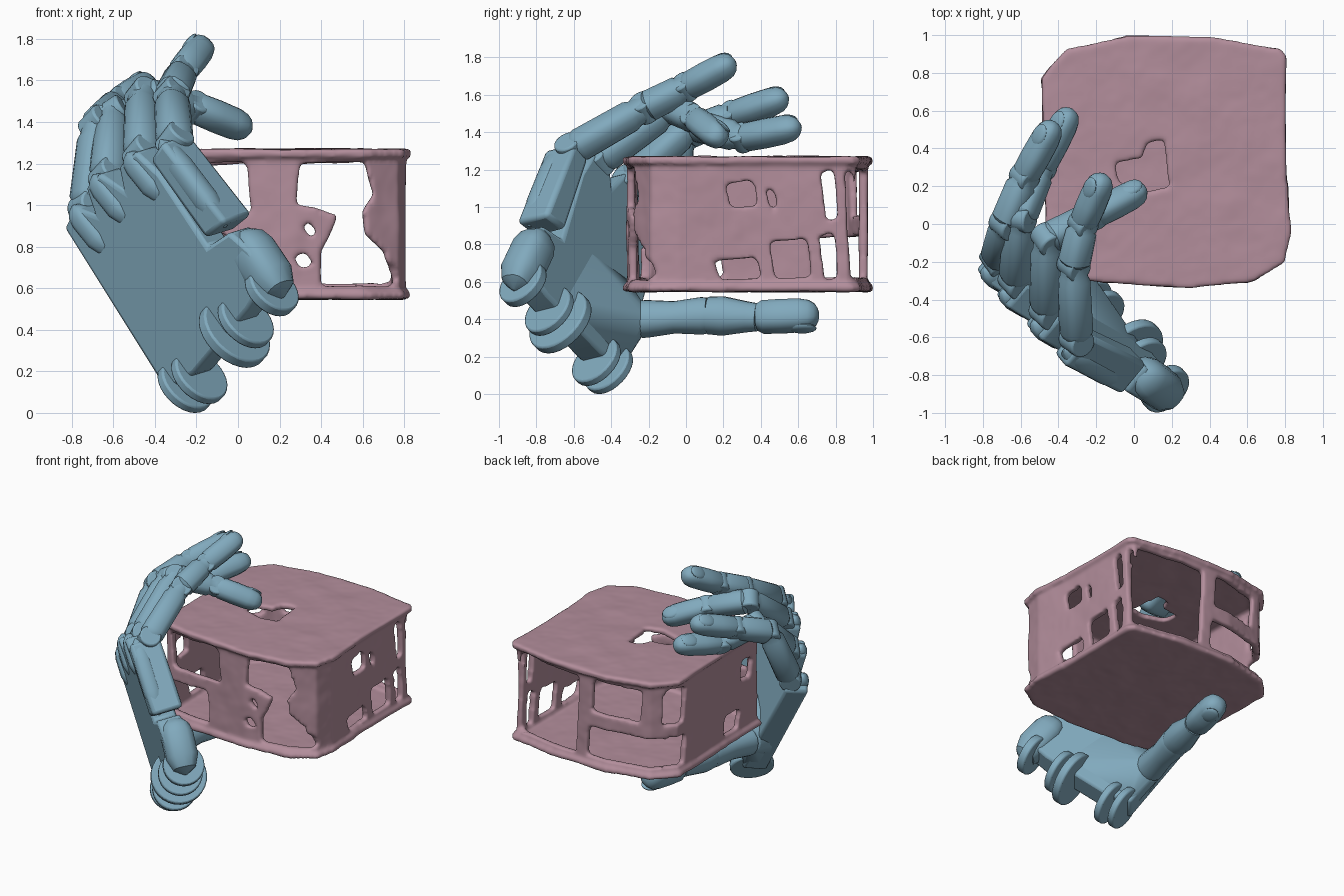
import bpy, bmesh, math
from mathutils import Vector, Matrix

if "Cube" in bpy.data.objects:
    bpy.data.objects.remove(bpy.data.objects["Cube"])


def material(name, rgb):
    m = bpy.data.materials.new(name)
    m.diffuse_color = (*rgb, 1)
    m.use_nodes = True
    m.node_tree.nodes["Principled BSDF"].inputs["Base Color"].default_value = m.diffuse_color
    return m


BLUE = material("hand_blue", (0.22, 0.40, 0.51))
PINK = material("box_pink", (0.45, 0.27, 0.33))


def finish(name, bm, mat, bevel=0, angle=35):
    bmesh.ops.recalc_face_normals(bm, faces=bm.faces)
    me = bpy.data.meshes.new(name)
    bm.to_mesh(me)
    bm.free()
    ob = bpy.data.objects.new(name, me)
    bpy.context.collection.objects.link(ob)
    me.materials.append(mat)
    if bevel:
        b = ob.modifiers.new("bevel", "BEVEL")
        b.width, b.segments, b.limit_method = bevel, 2, "ANGLE"
    bpy.ops.object.select_all(action="DESELECT")
    ob.select_set(True)
    bpy.context.view_layer.objects.active = ob
    bpy.ops.object.shade_smooth_by_angle(angle=math.radians(angle))
    return ob


def prism(name, pts, h0, h1, place, mat, bevel=0):
    bm = bmesh.new()
    lo = [bm.verts.new(place(p, q, h0)) for p, q in pts]
    hi = [bm.verts.new(place(p, q, h1)) for p, q in pts]
    bm.faces.new(lo)
    bm.faces.new(hi)
    for i in range(len(pts)):
        j = (i + 1) % len(pts)
        bm.faces.new((lo[i], lo[j], hi[j], hi[i]))
    return finish(name, bm, mat, bevel)


def limb(name, p, q, r, profile, back, wide=1.0, n=14, power=0.75):
    """Loft rounded-square rings from p to q; profile holds (t, scale)."""
    p, q = Vector(p), Vector(q)
    d = (q - p).normalized()
    back = (back - d * back.dot(d)).normalized()
    side = d.cross(back)
    bm, rings = bmesh.new(), []
    for t, s in profile:
        ring = []
        for k in range(n):
            c, w = math.cos(2 * math.pi * k / n), math.sin(2 * math.pi * k / n)
            c, w = (math.copysign(abs(v) ** power, v) for v in (c, w))
            ring.append(bm.verts.new(p.lerp(q, t) + (side * c * wide + back * w) * r * s))
        rings.append(ring)
    for a, b in zip(rings, rings[1:]):
        for k in range(n):
            bm.faces.new((a[k], a[(k + 1) % n], b[(k + 1) % n], b[k]))
    bm.faces.new(rings[0])
    bm.faces.new(rings[-1])
    return finish(name, bm, BLUE)


def nail(name, p, q, r, back):
    d = (Vector(q) - Vector(p)).normalized()
    back = (back - d * back.dot(d)).normalized()
    m = Matrix((d.cross(back), d, back)).transposed().to_4x4()
    m.translation = Vector(p).lerp(Vector(q), 0.74) + back * r * 0.84
    bm = bmesh.new()
    bmesh.ops.create_uvsphere(bm, u_segments=16, v_segments=8, radius=1,
                              matrix=m @ Matrix.Diagonal((r * .62, r * .85, r * .22, 1)))
    return finish(name, bm, BLUE)


def disc(name, c, axis, r, width, n=28):
    bm = bmesh.new()
    m = Matrix.Translation(c) @ axis.to_track_quat("Z", "Y").to_matrix().to_4x4()
    bmesh.ops.create_cone(bm, cap_ends=True, segments=n, radius1=r, radius2=r, depth=width, matrix=m)
    return finish(name, bm, BLUE, 0.01)


def hull(name, pts, bevel=.02):
    bm = bmesh.new()
    for p in pts:
        bm.verts.new(p)
    out = bmesh.ops.convex_hull(bm, input=bm.verts)
    bmesh.ops.delete(bm, geom=list({v for v in out["geom_interior"] + out["geom_unused"]
                                    if isinstance(v, bmesh.types.BMVert)}), context="VERTS")
    return finish(name, bm, BLUE, bevel)


# Hand frame: U across the knuckles, V towards the wrist, N out of the palm
O = Vector((-0.84, -0.25, 0.93))
V = Vector((0.64, -0.30, -0.90)).normalized()
N = Vector((0.46, -0.47, 0.36)).cross(V).normalized()
U = V.cross(N)


def L(a, b, c):
    return O + U * a + V * b + N * c


BONE = [(0, .6), (.04, .8), (.12, 1), (.8, .95), (.86, .82), (1, .78)]
TIP = [(0, .78), (.1, .97), (.4, 1), (.7, .97), (.85, .86), (.94, .64), (.98, .4), (1, .15)]
CAP = [(0, .1), (.06, .55), (.15, .85), (.3, 1), (.7, 1), (.9, .7), (1, .1)]

# Palm, outer metacarpal block, wrist block and wrist ears
prism("palm", [(-.03, .03), (.1, .0), (.17, .1), (.22, -.03), (.34, -.03), (.4, .12), (.46, .02),
               (.6, .03), (.64, .2), (.62, .63), (.78, .66), (.82, .8), (.8, .96), (.6, 1.0),
               (.1, 1.02), (-.1, .98)], 0, .17, L, BLUE, .02)
prism("outer_metacarpal", [(.65, .12), (.78, .1), (.81, .62), (.65, .6)], -.015, .2, L, BLUE, .025)
for i, (a, b, r, w) in enumerate([(-.05, 1.0, .15, .05), (.05, 1.02, .15, .05), (.38, 1.0, .19, .06),
                                  (.48, 1.0, .15, .05), (.72, .99, .14, .06)]):
    disc(f"wrist_ear_{i}", L(a, b, .09), U, r, w)
limb("wrist_bump", L(.74, .66, .12), L(.76, 1.06, .08), .11, CAP, -N)

# Fingers: knuckle on the palm, then middle joint, end joint, tip
fingers = {
    "first": ((.06, .0), (-.68, .00, 1.39), (-.58, .25, 1.49), (-.42, .54, 1.59)),
    "second": ((.27, -.03), (-.60, .03, 1.44), (-.49, .30, 1.37), (-.33, .61, 1.43)),
    "third": ((.52, .02), (-.46, -.08, 1.53), (-.21, .05, 1.47), (.06, .19, 1.36)),
    "fourth": ((.73, .1), (-.32, -.22, 1.53), (-.27, .00, 1.64), (-.16, .26, 1.78)),
}
for name, ((a, b), mid, end, tip) in fingers.items():
    pts = [L(a, b, .13), Vector(mid), Vector(end), Vector(tip)]
    for i, part in enumerate(("lower", "middle", "tip")):
        p, q = pts[i], pts[i + 1]
        back = U.cross(q - p)
        r = (.084, .08, .074)[i]
        limb(f"{name}_finger_{part}", p, q, r, TIP if i == 2 else BONE, back)
        disc(f"{name}_finger_joint_{i}", p, (q - p).cross(back), r * .88, r * 1.6, 20)
    nail(f"{name}_finger_nail", pts[2], pts[3], .074, U.cross(pts[3] - pts[2]))
    length = .52 if name == "fourth" else .28
    limb(f"{name}_knuckle_ridge", L(a, b - .03, .045), L(a + .03, b + length, .035), .06, CAP, -N)

# Thumb reaching under the box, its base flaring smoothly into the palm
down = Vector((.4, 0, -1))
thumb = [(-.34, -.24, .40), (-.27, .12, .42), (-.215, .38, .41), (-.16, .71, .425)]
ring = [Vector(thumb[0]) + Vector((math.cos(t), 0, math.sin(t))) * .1
        for t in [k * math.pi / 8 for k in range(16)]]
hull("thumb_mount", ring + [L(a, b, c) for c in (.04, .16) for a, b in
                            [(-.06, .66), (-.08, .97), (.1, .5), (.42, .55), (.5, .94)]])
hull("thumb_flare", ring + [v + Vector((.02, -.16, .0)) + (v - Vector(thumb[0])) * .7 for v in ring])
limb("thumb_lower", thumb[0], thumb[1], .1, [(0, 1), (.1, 1), (.5, .86), (.9, 1), (1, .95)], down, power=.9)
limb("thumb_middle", thumb[1], thumb[2], .1, [(0, 1), (.3, 1.05), (.8, .82), (1, .75)], down, power=.9)
limb("thumb_tip", thumb[2], thumb[3], .09, TIP, down)
nail("thumb_nail", thumb[2], thumb[3], .09, down)

# Hollow box: plates, wall ring and ragged wall openings
plan = [(-.46, -.22), (-.47, .3), (-.485, .77), (-.43, .84), (-.35, .92), (-.03, .99), (.4, .985),
        (.77, .92), (.80, .88), (.80, .3), (.825, -.05), (.79, -.2), (.62, -.3), (.28, -.335),
        (-.2, -.3), (-.4, -.26)]
centre = Vector((.17, .33))


def inset(k):
    return [tuple(centre + (Vector(p) - centre) * k) for p in plan]


def flat(x, y, z):
    return Vector((x, y, z))


def on_x(y, z, x):
    return Vector((x, y, z))


def on_y(x, z, y):
    return Vector((x, y, z))


def cut(target, pts, h0, h1, place):
    c = prism("cutter", pts, h0, h1, place, PINK)
    c.hide_render = True
    c.hide_set(True)
    m = target.modifiers.new("cut", "BOOLEAN")
    m.operation, m.object, m.solver = "DIFFERENCE", c, "EXACT"


def rect(x0, z0, x1, z1, k=.03):
    return [(x0 + k, z0), (x1, z0 + k * .3), (x1 - k * .5, z1 - k), (x1 - k * 1.2, z1), (x0, z1 - k * .6)]


front = [rect(-.4, .62, -.03, .86), rect(-.38, .95, .06, 1.21), rect(.27, .7, .36, .77), rect(.31, .85, .38, .92),
         [(.40, .61), (.75, .61), (.70, .78), (.61, .86), (.60, .97), (.65, 1.05), (.61, 1.21),
          (.3, 1.2), (.28, 1.0), (.36, .99), (.48, .95), (.44, .85), (.40, .78)]]
rear = [rect(.2, .62, .74, 1.21), rect(-.28, .95, .1, 1.2), rect(-.42, .62, .14, .85)]
right = [rect(.21, 1.0, .38, 1.14), rect(.43, .97, .49, 1.1), rect(.15, .61, .4, .73), rect(.45, .62, .67, .83),
         rect(.71, .61, .81, .86), rect(.72, .93, .81, 1.2), rect(.85, .61, .91, 1.2), rect(-.25, .62, -.16, .72)]
left = [rect(.66, .93, .84, 1.2), rect(.66, .62, .84, .84), rect(.0, .62, .2, .77), rect(-.15, .95, .0, 1.1)]

walls = prism("box_walls", inset(.975), .56, 1.26, flat, PINK)
cut(walls, inset(.905), .5, 1.3, flat)
for holes, h0, h1, place in ((front, -.45, -.12, on_y), (rear, .8, 1.1, on_y),
                             (right, .66, .95, on_x), (left, -.6, -.36, on_x)):
    for hole in holes:
        cut(walls, hole, h0, h1, place)
top = prism("box_top", inset(1.01), 1.232, 1.27, flat, PINK)
cut(top, [(-.1, .32), (.04, .35), (.07, .43), (.16, .45), (.185, .2), (.07, .17), (-.08, .22)], 1.1, 1.4, flat)
bottom = prism("box_bottom", inset(1.01), .547, .585, flat, PINK)

# Fuse the box parts into one softened, slightly uneven shell
deps = bpy.context.evaluated_depsgraph_get()
bm = bmesh.new()
for ob in (walls, top, bottom):
    bm.from_mesh(ob.evaluated_get(deps).to_mesh())
for ob in list(bpy.data.objects):
    if ob in (walls, top, bottom) or ob.name.startswith("cutter"):
        bpy.data.objects.remove(ob)
box = finish("box_shell", bm, PINK)
box.modifiers.clear()
rm = box.modifiers.new("fuse", "REMESH")
rm.mode, rm.voxel_size, rm.use_smooth_shade = "VOXEL", .014, True
sm = box.modifiers.new("soften", "SMOOTH")
sm.factor, sm.iterations = .5, 4
tex = bpy.data.textures.new("uneven", "CLOUDS")
tex.noise_scale = .22
dp = box.modifiers.new("uneven", "DISPLACE")
dp.texture, dp.strength, dp.mid_level = tex, .014, .5
